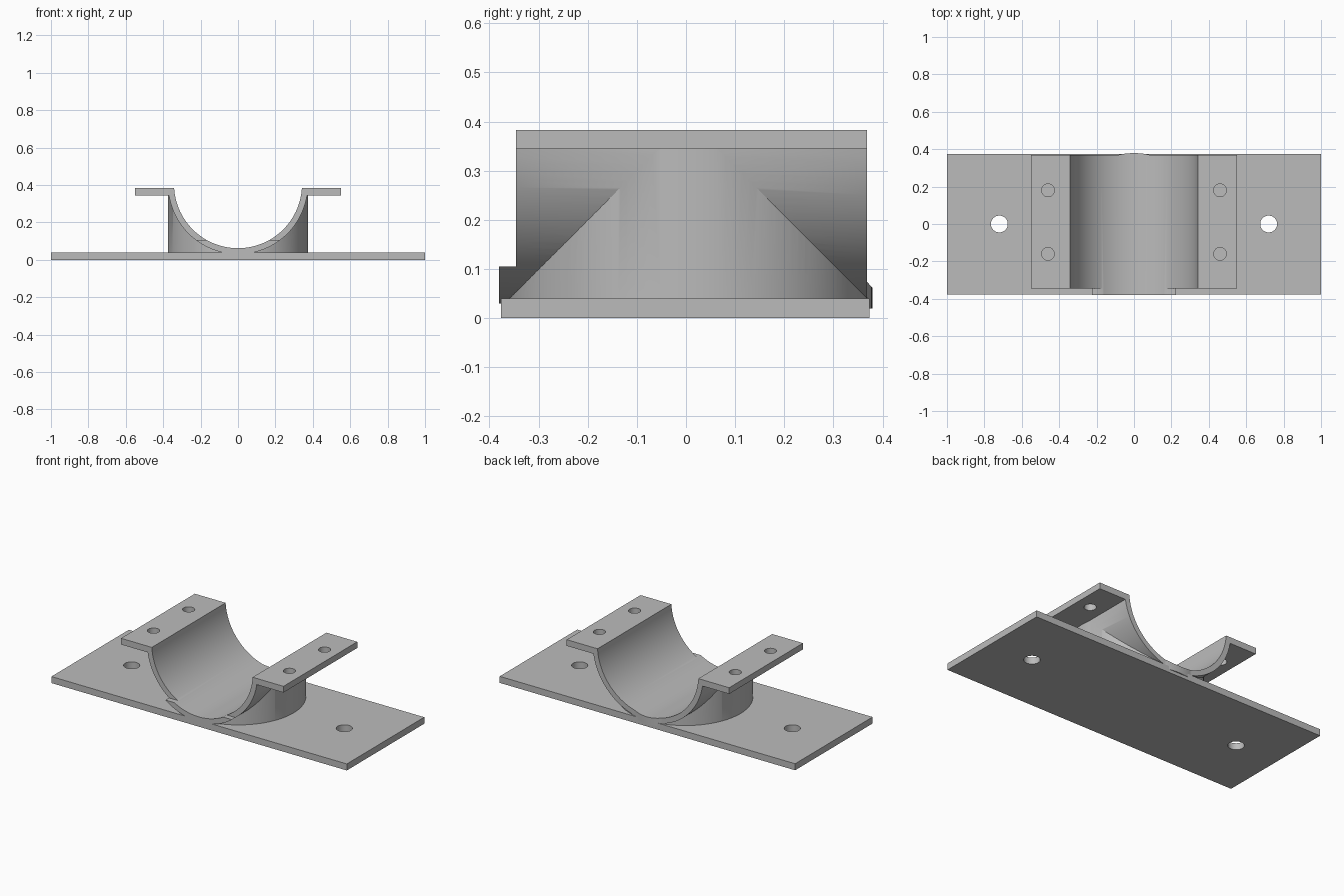
import bpy
import bmesh
from math import sin, cos, asin, pi, radians
from mathutils import Matrix

default = bpy.data.objects.get("Cube")
if default:
    bpy.data.objects.remove(default, do_unlink=True)

AXIS_Z = 0.404      # height of the pipe axis
OUTER, BORE = 0.374, 0.342
FRONT, BACK = -0.346, 0.368
FLANGE_LOW, FLANGE_TOP, FLANGE_X = 0.345, 0.383, 0.55
MID_Y = 0.005

grey = bpy.data.materials.new("light grey")
grey.use_nodes = True
colour = (0.5, 0.5, 0.5, 1)
grey.diffuse_color = colour
grey.node_tree.nodes["Principled BSDF"].inputs["Base Color"].default_value = colour


def finish(name, bm):
    bmesh.ops.recalc_face_normals(bm, faces=bm.faces)
    mesh = bpy.data.meshes.new(name)
    bm.to_mesh(mesh)
    bm.free()
    mesh.materials.append(grey)
    obj = bpy.data.objects.new(name, mesh)
    bpy.context.collection.objects.link(obj)
    return obj


def box(name, low, high):
    bm = bmesh.new()
    bmesh.ops.create_cube(bm, size=1)
    for v in bm.verts:
        v.co = [high[i] if v.co[i] > 0 else low[i] for i in range(3)]
    return finish(name, bm)


def cylinder(name, radius, length, centre, along_y=False, sides=128):
    bm = bmesh.new()
    turn = Matrix.Rotation(pi / 2 if along_y else 0, 4, 'X')
    bmesh.ops.create_cone(bm, cap_ends=True, segments=sides, radius1=radius,
                          radius2=radius, depth=length,
                          matrix=Matrix.Translation(centre) @ turn)
    return finish(name, bm)


def extrude_y(name, profile, y0, y1):
    bm = bmesh.new()
    face = bm.faces.new([bm.verts.new((x, y0, z)) for x, z in profile])
    out = bmesh.ops.extrude_face_region(bm, geom=[face])
    moved = [g for g in out["geom"] if isinstance(g, bmesh.types.BMVert)]
    bmesh.ops.translate(bm, verts=moved, vec=(0, y1 - y0, 0))
    return finish(name, bm)


def activate(obj):
    bpy.ops.object.select_all(action='DESELECT')
    obj.select_set(True)
    bpy.context.view_layer.objects.active = obj


def combine(obj, tool, operation='DIFFERENCE'):
    activate(obj)
    mod = obj.modifiers.new("boolean", 'BOOLEAN')
    mod.operation, mod.solver, mod.object = operation, 'EXACT', tool
    bpy.ops.object.modifier_apply(modifier=mod.name)
    bpy.data.objects.remove(tool, do_unlink=True)


# Base plate with a mounting hole at each end
plate = box("base_plate", (-1, -0.376, 0), (1, 0.373, 0.04))
for side in (-1, 1):
    combine(plate, cylinder("hole", 0.045, 1, (side * 0.72, 0, 0), sides=48))

# Cradle: solid half pipe with side flanges, lower lip left longer at the front
start = asin((AXIS_Z - FLANGE_LOW) / OUTER)
steps = 64
arc = [(-OUTER * cos(a), AXIS_Z - OUTER * sin(a))
       for a in (start + (pi - 2 * start) * i / steps for i in range(steps + 1))]
profile = ([(-FLANGE_X, FLANGE_TOP), (-FLANGE_X, FLANGE_LOW)] + arc
           + [(FLANGE_X, FLANGE_LOW), (FLANGE_X, FLANGE_TOP)])
cradle = extrude_y("pipe_cradle", profile, -0.38, BACK)
combine(cradle, box("front_trim", (-1, -1, 0.105), (1, FRONT, 1)))

# Round pedestal under the cradle, then the pipe bore through both
pedestal = cylinder("pedestal", OUTER, 0.34, (0, MID_Y, 0.19))
combine(cradle, pedestal, 'UNION')
combine(cradle, cylinder("bore", BORE, 2, (0, 0, AXIS_Z), along_y=True))

# Bolt holes in the flanges
for x in (-0.46, 0.46):
    for y in (-0.16, 0.18):
        combine(cradle, cylinder("hole", 0.034, 0.2, (x, y, 0.36), sides=48))

for obj in (plate, cradle):
    activate(obj)
    bpy.ops.object.shade_smooth_by_angle(angle=radians(30))
